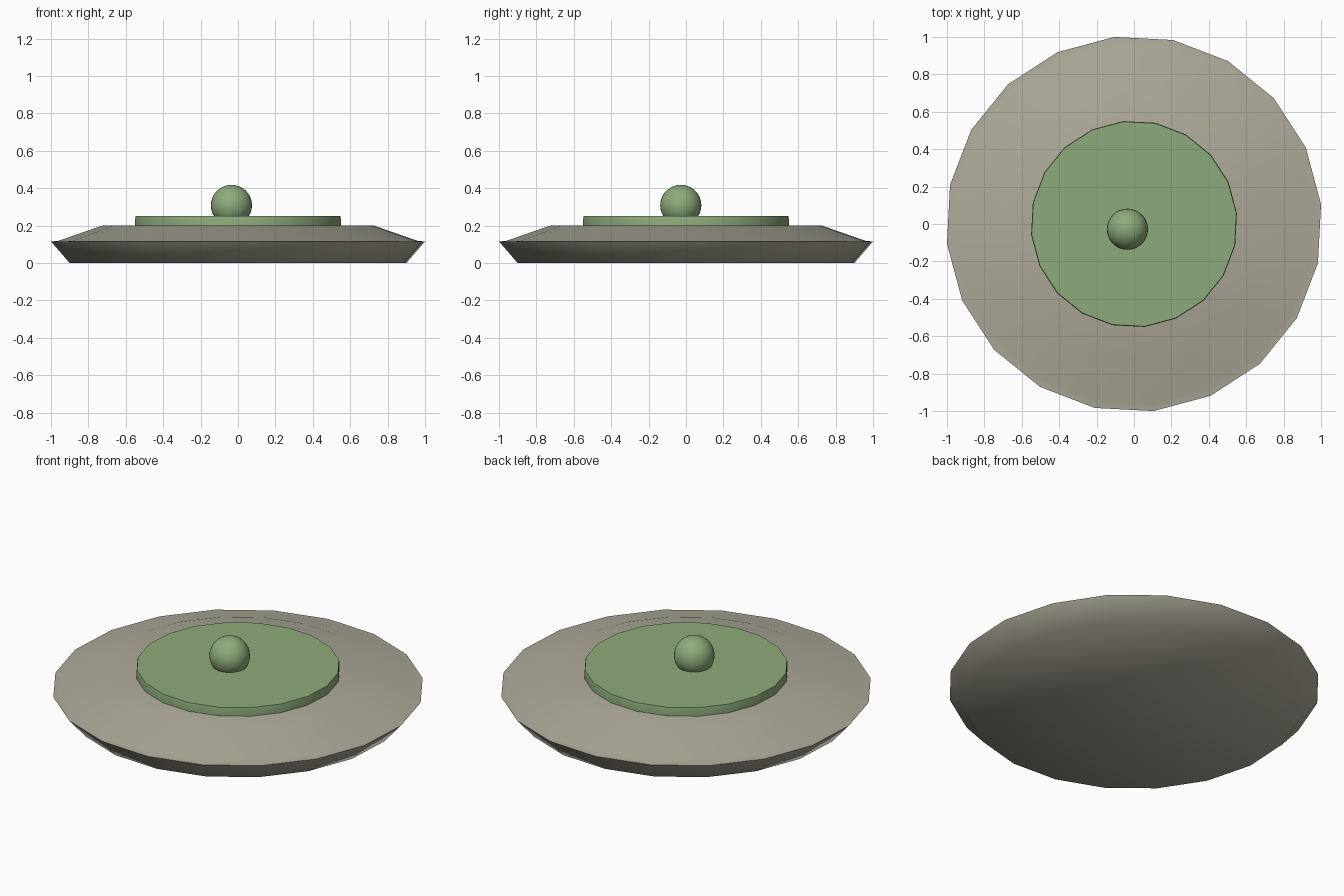
import bpy, bmesh
from math import sin, cos, tau, radians

if "Cube" in bpy.data.objects:
    bpy.data.objects.remove(bpy.data.objects["Cube"])

SIDES = 20
TURN = radians(6)


def material(name, rgb):
    m = bpy.data.materials.new(name)
    m.diffuse_color = (*rgb, 1)
    m.use_nodes = True
    m.node_tree.nodes["Principled BSDF"].inputs["Base Color"].default_value = m.diffuse_color
    return m


def lathe(name, profile, mat, sharp_angle):
    """Spin (radius, z) points about z, capping both ends with triangle fans."""
    bm = bmesh.new()
    rings = [[bm.verts.new((r * cos(TURN + tau * i / SIDES),
                            r * sin(TURN + tau * i / SIDES), z))
              for i in range(SIDES)] for r, z in profile]
    low = bm.verts.new((0, 0, profile[0][1]))
    high = bm.verts.new((0, 0, profile[-1][1]))
    for i in range(SIDES):
        j = (i + 1) % SIDES
        for a, b in zip(rings, rings[1:]):
            bm.faces.new((a[i], a[j], b[j], b[i]))
        bm.faces.new((low, rings[0][j], rings[0][i]))
        bm.faces.new((high, rings[-1][i], rings[-1][j]))
    mesh = bpy.data.meshes.new(name)
    bm.to_mesh(mesh)
    bm.free()
    ob = bpy.data.objects.new(name, mesh)
    bpy.context.collection.objects.link(ob)
    mesh.materials.append(mat)
    bpy.ops.object.select_all(action='DESELECT')
    ob.select_set(True)
    bpy.context.view_layer.objects.active = ob
    bpy.ops.object.shade_smooth_by_angle(angle=radians(sharp_angle))
    return ob


stone = material("stone", (0.42, 0.40, 0.32))
green = material("green", (0.27, 0.41, 0.20))

# Wide bevelled base with a thin lip round its edge
lathe("base", [(0.905, 0), (1.0055, 0.115), (0.967, 0.118), (0.73, 0.2)], stone, 60)

# Raised round plate
lathe("plate", [(0.553, 0.195), (0.553, 0.235), (0.55, 0.25)], green, 60)

# Ball resting slightly off centre
bpy.ops.mesh.primitive_uv_sphere_add(segments=32, ring_count=16, radius=0.11,
                                     location=(-0.035, -0.028, 0.308))
ball = bpy.context.object
ball.name = "ball"
ball.data.materials.append(green)
bpy.ops.object.shade_smooth()
